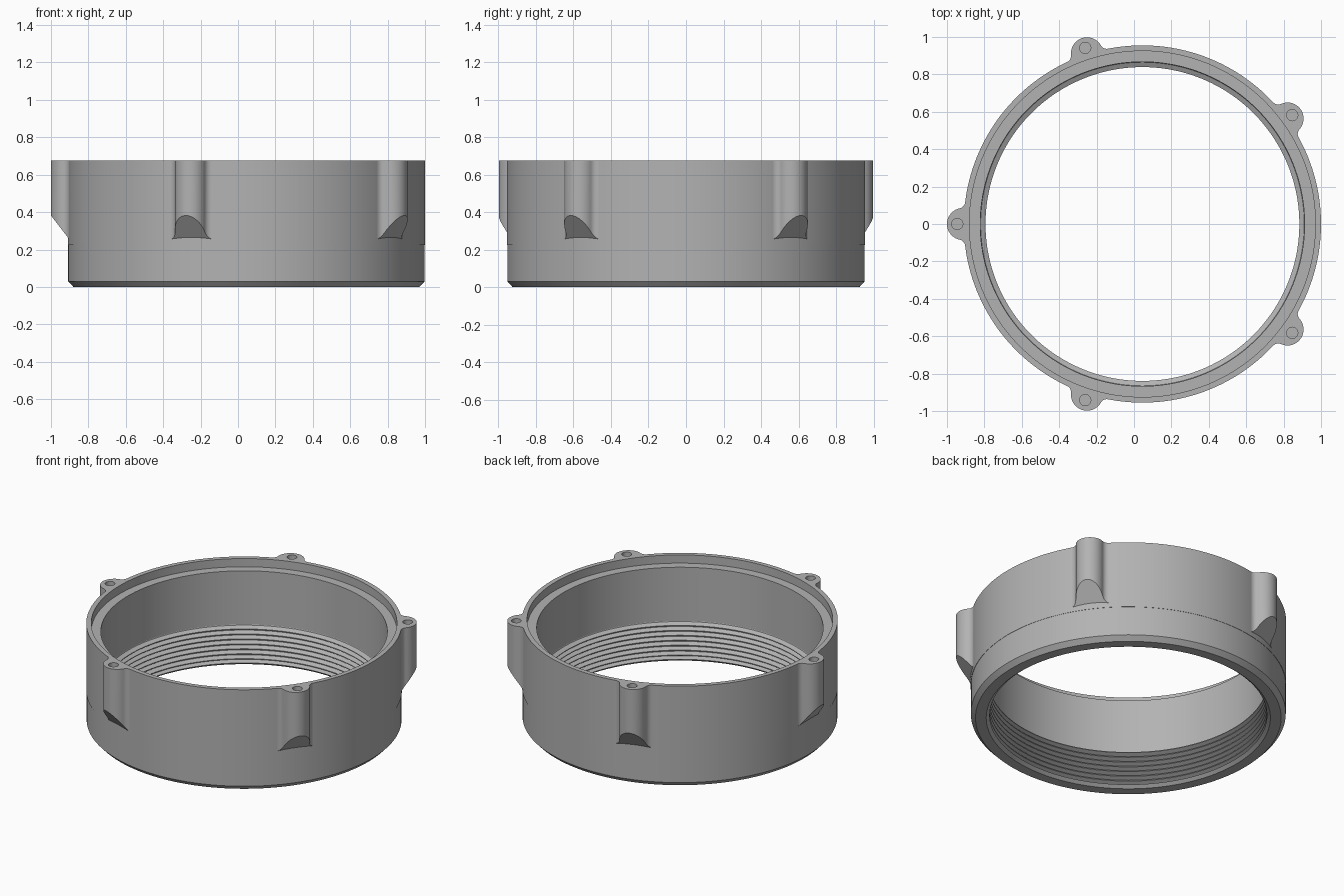
import bpy, bmesh, math
from mathutils import Vector, Matrix

cube = bpy.data.objects.get("Cube")
if cube:
    bpy.data.objects.remove(cube)

SEGMENTS = 180
CENTRE_X = 0.045
HEIGHT = 0.675
OUTER = 0.955
BOSS_DIST, BOSS_R, FILLET = 0.9595, 0.0855, 0.038
BOSS_ANGLES = [math.radians(36 + 72 * i) for i in range(5)]

grey = bpy.data.materials.new("grey")
grey.use_nodes = True
colour = (0.45, 0.45, 0.45, 1)
grey.diffuse_color = colour
grey.node_tree.nodes["Principled BSDF"].inputs["Base Color"].default_value = colour


def make_object(name, bm):
    bmesh.ops.recalc_face_normals(bm, faces=bm.faces)
    mesh = bpy.data.meshes.new(name)
    bm.to_mesh(mesh)
    bm.free()
    mesh.materials.append(grey)
    obj = bpy.data.objects.new(name, mesh)
    bpy.context.collection.objects.link(obj)
    obj.location.x = CENTRE_X
    return obj


def revolve(bm, profile):
    """Turn a closed (radius, z) profile around the z axis."""
    rings = []
    for i in range(SEGMENTS):
        a = 2 * math.pi * i / SEGMENTS
        rings.append([bm.verts.new((r * math.cos(a), r * math.sin(a), z)) for r, z in profile])
    n = len(profile)
    for i in range(SEGMENTS):
        a, b = rings[i], rings[(i + 1) % SEGMENTS]
        for j in range(n):
            k = (j + 1) % n
            bm.faces.new((a[j], b[j], b[k], a[k]))


def arc(centre, radius, start, end, steps):
    return [centre + radius * Vector((math.cos(t), math.sin(t)))
            for t in (start + (end - start) * i / steps for i in range(steps + 1))]


def boss_outline():
    """Rounded lug with concave fillets that run into the ring wall."""
    c = Vector((BOSS_DIST, 0))
    far, near = OUTER + FILLET, BOSS_R + FILLET
    x = (far ** 2 - near ** 2 + BOSS_DIST ** 2) / (2 * BOSS_DIST)
    f = Vector((x, -math.sqrt(far ** 2 - x ** 2)))
    to_ring = math.atan2(-f.y, -f.x)
    to_boss = math.atan2(c.y - f.y, c.x - f.x)
    from_boss = math.atan2(f.y - c.y, f.x - c.x)
    lower = arc(f, FILLET, to_ring, to_boss, 8)
    nose = arc(c, BOSS_R, from_boss, -from_boss, 28)[1:-1]
    upper = [Vector((p.x, -p.y)) for p in reversed(lower)]
    # Root points buried in the ring wall
    root = [upper[-1] * (0.938 / OUTER), Vector((0.938, 0)), lower[0] * (0.938 / OUTER)]
    return lower + nose + upper + root


# Ring: chamfered foot, faint step, recessed rim, plain bore, threaded bore
profile = [(0.925, 0), (0.953, 0.03), (0.953, 0.225), (OUTER, 0.225),
           (OUTER, HEIGHT), (0.925, HEIGHT), (0.925, 0.62), (0.867, 0.62), (0.867, 0.262)]
THREADS, PITCH = 7, 0.033
for i in range(THREADS):
    z = 0.258 - i * PITCH
    profile += [(0.865, z), (0.839, z - PITCH * 0.4), (0.839, z - PITCH * 0.55),
                (0.865, z - PITCH * 0.92)]
profile += [(0.839, 0.018), (0.86, 0)]
bm = bmesh.new()
revolve(bm, profile)
ring = make_object("threaded_ring", bm)

# Screw bosses with sloped undersides
bm = bmesh.new()
for angle in BOSS_ANGLES:
    turn = Matrix.Rotation(angle, 3, "Z")
    outline = boss_outline()
    top = [bm.verts.new(turn @ Vector((p.x, p.y, HEIGHT))) for p in outline]
    low = [bm.verts.new(turn @ Vector((p.x, p.y, 0.265 + (p.x - OUTER) * 1.3))) for p in outline]
    bm.faces.new(top)
    bm.faces.new(low)
    for i in range(len(top)):
        j = (i + 1) % len(top)
        bm.faces.new((top[i], top[j], low[j], low[i]))
bosses = make_object("screw_bosses", bm)

# Blind screw holes
bm = bmesh.new()
for angle in BOSS_ANGLES:
    place = Matrix.Rotation(angle, 4, "Z") @ Matrix.Translation((0.99, 0, HEIGHT))
    bmesh.ops.create_cone(bm, cap_ends=True, segments=32, radius1=0.03, radius2=0.03,
                          depth=0.5, matrix=place)
holes = make_object("screw_hole_cutters", bm)

# Merge the parts into one body
for tool, operation in ((bosses, "UNION"), (holes, "DIFFERENCE")):
    tool.hide_render = True
    mod = ring.modifiers.new(tool.name, "BOOLEAN")
    mod.object, mod.operation, mod.solver = tool, operation, "EXACT"

bpy.ops.object.select_all(action="DESELECT")
ring.select_set(True)
bpy.context.view_layer.objects.active = ring
for mod in list(ring.modifiers):
    bpy.ops.object.modifier_apply(modifier=mod.name)
for tool in (bosses, holes):
    bpy.data.objects.remove(tool)
bpy.ops.object.shade_smooth_by_angle(angle=math.radians(25))
